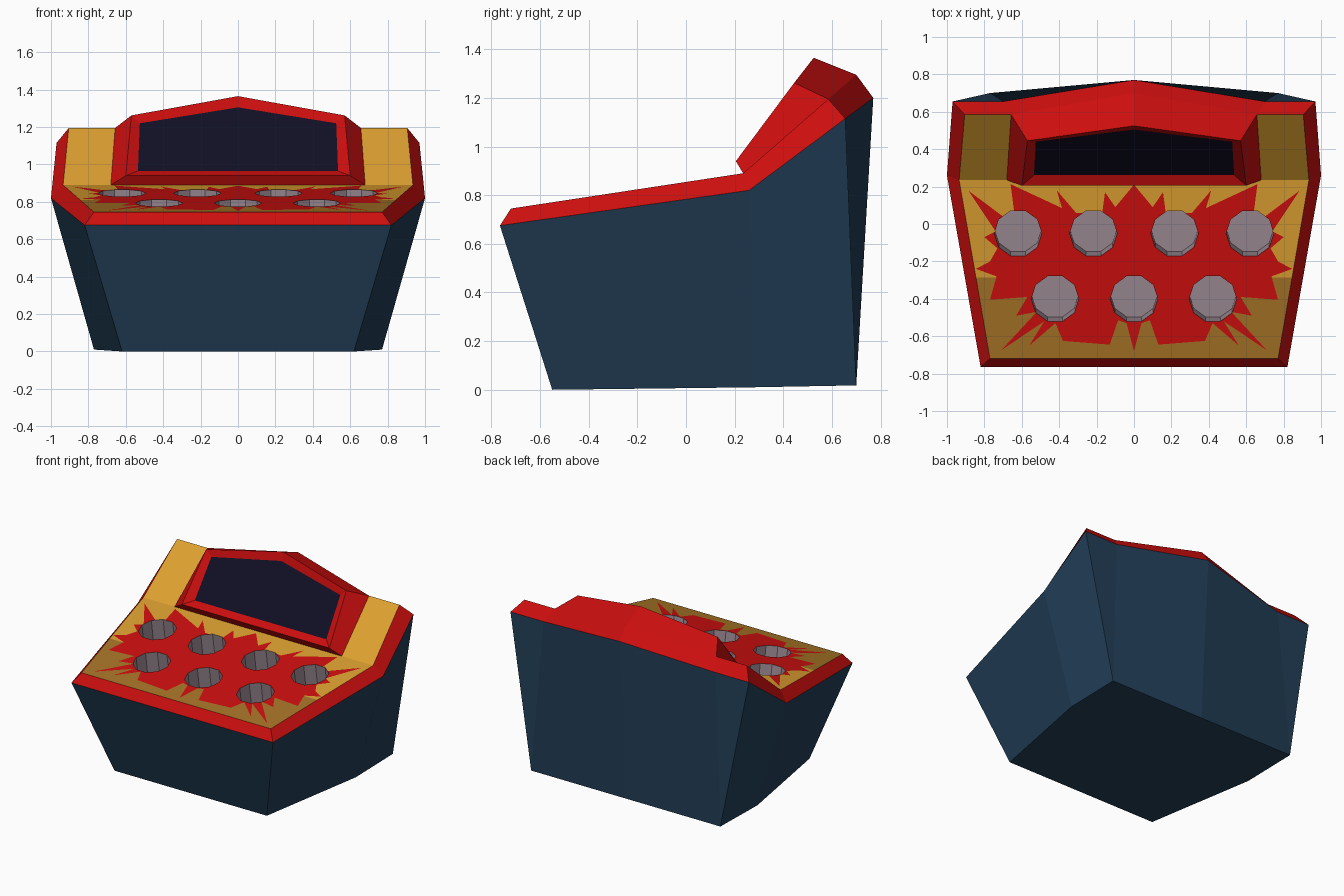
import bpy, bmesh, math
from mathutils import Vector
from mathutils.geometry import delaunay_2d_cdt

if "Cube" in bpy.data.objects:
    bpy.data.objects.remove(bpy.data.objects["Cube"])


def material(name, rgb):
    m = bpy.data.materials.new(name)
    lin = [((c / 255 + 0.055) / 1.055) ** 2.4 if c > 10 else c / 255 / 12.92 for c in rgb]
    m.diffuse_color = (*lin, 1)
    m.use_nodes = True
    m.node_tree.nodes["Principled BSDF"].inputs["Base Color"].default_value = m.diffuse_color
    return m


RED = material("red", (205, 14, 14))
GOLD = material("gold", (222, 160, 48))
DARK_GOLD = material("dark_gold", (166, 115, 38))
BLUE = material("navy_blue", (34, 63, 88))
SCREEN = material("screen_black", (17, 15, 36))
GREY = material("hole_grey", (157, 140, 149))


def build(name, faces, mats, ref, mirror=True, inward=False):
    """faces: (points, material index); normals point away from ref (or towards it)."""
    bm = bmesh.new()
    todo = list(faces)
    if mirror:
        todo += [([(-x, y, z) for x, y, z in pts], i) for pts, i in faces]
    for pts, idx in todo:
        f = bm.faces.new([bm.verts.new(p) for p in pts])
        f.material_index = idx
        f.normal_update()
        out = f.normal.dot(f.calc_center_median() - Vector(ref)) > 0
        if out == inward:
            f.normal_flip()
    bmesh.ops.remove_doubles(bm, verts=bm.verts, dist=1e-5)
    me = bpy.data.meshes.new(name)
    bm.to_mesh(me)
    bm.free()
    for m in mats:
        me.materials.append(m)
    ob = bpy.data.objects.new(name, me)
    bpy.context.collection.objects.link(ob)
    return ob


# Key points of the right half: floor, outer rim, inner rim
P, Q, R, S = (.62, -.55, 0), (.77, .27, .01), (.77, .70, .018), (0, .70, .018)
P0, Q0 = (0, -.55, 0), (0, .27, .01)
A, B, C, D, E = (.82, -.765, .675), (1, .26, .82), (.97, .655, 1.115), (.70, .655, 1.115), (0, .77, 1.2)
A0 = (0, -.765, .675)
a, b, c, d, e = (.77, -.72, .745), (.935, .235, .89), (.905, .585, 1.195), (.657, .585, 1.195), (0, .70, 1.295)
a0 = (0, -.72, .745)

# Cabinet body
build("cabinet_body", [(f, 0) for f in (
    [P0, P, A, A0], [P, Q, B, A], [Q, R, C, B], [R, D, C], [R, S, E, D],
    [P0, P, Q, Q0], [Q0, Q, R, S])], [BLUE], (0, .1, .4))

# Bevelled red rim
build("rim", [(f, 0) for f in (
    [A0, A, a, a0], [A, B, b, a], [B, C, c, b], [C, D, d, c], [D, E, e, d])],
    [RED], (0, .1, .4))

# Screen hood with recessed screen
f, f0 = (.68, .235, .89), (0, .235, .89)
p, p0, q, t = (.60, .205, .94), (0, .205, .94), (.57, .445, 1.262), (0, .525, 1.365)
s1, s10, s2, s3 = (.535, .262, .965), (0, .262, .965), (.525, .44, 1.22), (0, .505, 1.305)
build("screen_hood", [(g, 0) for g in (
    [f, p, q, d], [f0, f, p, p0], [q, t, e, d],
    [p0, p, s1, s10], [p, q, s2, s1], [q, t, s3, s2])], [RED], (0, .5, .6))
build("screen", [([s10, s1, s2, s3], 0)], [SCREEN], (0, .8, .8))

# Sloped gold wings beside the hood
build("wing_panel", [([b, c, d, f], 0)], [GOLD], (0, .6, .5))

# Play deck: gold and dark gold with a red burst, cut by seven holes
def deck_z(y):
    return .745 + (y + .72) * .145 / .955


RAD, SIDES, DEPTH, SPLIT = .127, 10, .16, -.285
HOLES = [(x, -.05) for x in (-.62, -.217, .217, .62)] + [(x, -.40) for x in (-.422, 0, .422)]


def ring(cx, cy):
    return [(cx + RAD * math.cos(2 * math.pi * i / SIDES),
             cy + RAD * math.sin(2 * math.pi * i / SIDES)) for i in range(SIDES)]


half = [(.10, .09), (.155, .17), (.17, .06), (.31, .06), (.413, .18), (.385, .085),
        (.66, .213), (.64, .06), (.70, .04), (.885, .178), (.74, -.04), (.80, -.07), (.73, -.13),
        (.77, -.20), (.845, -.24), (.735, -.28), (.77, -.405), (.57, -.39), (.63, -.49),
        (.52, -.47), (.71, -.675), (.48, -.52), (.56, -.65), (.42, -.53), (.38, -.625),
        (.13, -.645), (.085, -.515), (.04, -.53)]
burst = [(0, .21)] + half + [(0, -.68)] + [(-x, y) for x, y in reversed(half)]


def inside(pt, poly):
    hit = False
    for (x1, y1), (x2, y2) in zip(poly, poly[1:] + poly[:1]):
        if (y1 > pt[1]) != (y2 > pt[1]) and pt[0] < x1 + (pt[1] - y1) * (x2 - x1) / (y2 - y1):
            hit = not hit
    return hit


xs = a[0] + (SPLIT - a[1]) * (b[0] - a[0]) / (b[1] - a[1])
outline = [(-a[0], a[1]), (a[0], a[1]), (xs, SPLIT), (b[0], b[1]), (-b[0], b[1]), (-xs, SPLIT)]
pts, edges = [], []
for loop in [outline, burst] + [ring(*h) for h in HOLES]:
    n = len(pts)
    pts += [Vector(v) for v in loop]
    edges += [(n + i, n + (i + 1) % len(loop)) for i in range(len(loop))]
edges.append((2, 5))
vs, _, tris, *_ = delaunay_2d_cdt(pts, edges, [], 0, 1e-5)
faces = []
for tri in tris:
    m = sum((vs[i] for i in tri), Vector((0, 0))) / 3
    if any(math.hypot(m.x - x, m.y - y) < RAD * math.cos(math.pi / SIDES) for x, y in HOLES):
        continue
    u, v, w = (vs[i] for i in tri)
    if abs((v - u).cross(w - u)) < 1e-7:
        continue
    idx = 2 if inside(m, burst) else (1 if m.y < SPLIT else 0)
    faces.append(([(vs[i].x, vs[i].y, deck_z(vs[i].y)) for i in tri], idx))
build("play_deck", faces, [GOLD, DARK_GOLD, RED], (0, 0, -5), mirror=False)

# Grey wells sunk square to the deck
for k, (hx, hy) in enumerate(HOLES):
    top = [(x, y, deck_z(y)) for x, y in ring(hx, hy)]
    low = [(x, y + .15 * DEPTH, z - .989 * DEPTH) for x, y, z in top]
    walls = [([top[i], top[i - 1], low[i - 1], low[i]], 0) for i in range(SIDES)]
    build(f"hole_well_{k + 1}", walls + [(low, 0)], [GREY],
          (hx, hy + .075 * DEPTH, deck_z(hy) - DEPTH / 2), mirror=False, inward=True)
